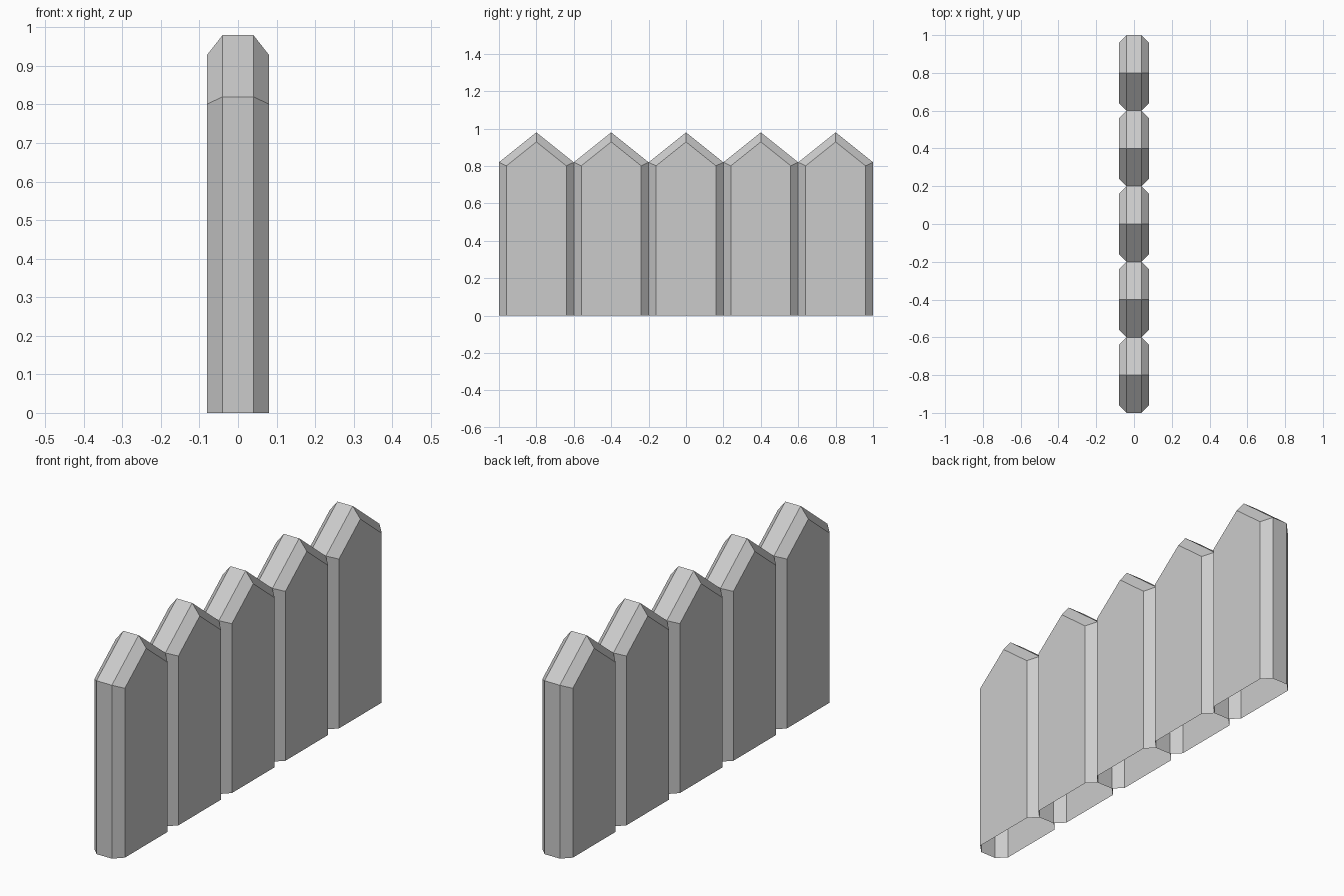
import bpy, bmesh

if "Cube" in bpy.data.objects:
    bpy.data.objects.remove(bpy.data.objects["Cube"])

PICKETS = 5
WIDTH = 0.4

# Picket outline (y, z): open at the ground, pointed at the top
def outline(half, shoulder, peak):
    return [(-half, 0), (-half, shoulder), (0, peak), (half, shoulder), (half, 0)]

face_outline = outline(0.16, 0.801, 0.929)   # front and back faces
rim_outline = outline(0.20, 0.82, 0.98)      # outer rim, outside the bevel

# Hollow picket shell lofted through its thickness, with bevelled rims
def make_picket_mesh():
    bm = bmesh.new()
    sections = [(-0.08, face_outline), (-0.04, rim_outline),
                (0.04, rim_outline), (0.08, face_outline)]
    rings = [[bm.verts.new((x, y, z)) for y, z in pts] for x, pts in sections]
    for a, b in zip(rings, rings[1:]):
        for i in range(len(a) - 1):
            bm.faces.new((a[i], a[i + 1], b[i + 1], b[i]))
    bm.faces.new(rings[0])
    bm.faces.new(rings[-1][::-1])
    bmesh.ops.recalc_face_normals(bm, faces=bm.faces[:])
    mesh = bpy.data.meshes.new("picket")
    bm.to_mesh(mesh)
    bm.free()
    return mesh

# Row of identical pickets along y
picket_mesh = make_picket_mesh()
for i in range(PICKETS):
    picket = bpy.data.objects.new(f"picket_{i + 1}", picket_mesh)
    picket.location.y = (i - (PICKETS - 1) / 2) * WIDTH
    bpy.context.collection.objects.link(picket)
